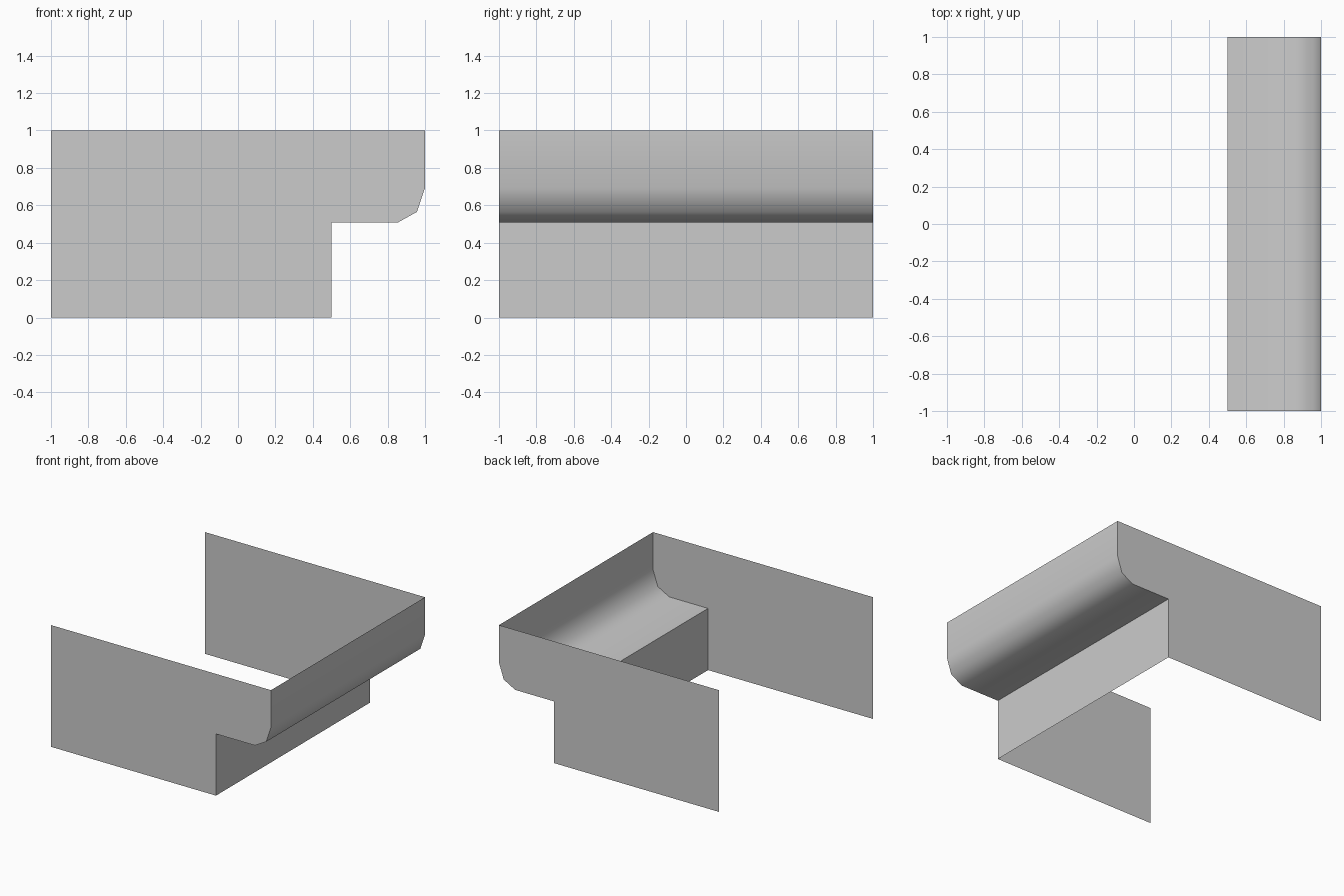
import bpy
import math

cube = bpy.data.objects.get("Cube")
if cube:
    bpy.data.objects.remove(cube, do_unlink=True)

grey = bpy.data.materials.new("light_grey")
grey.use_nodes = True
colour = (0.6, 0.6, 0.6, 1)
grey.diffuse_color = colour
grey.node_tree.nodes["Principled BSDF"].inputs["Base Color"].default_value = colour

# Stepped edge profile in x and z, from the bottom to the top
PROFILE = [(0.5, 0), (0.5, 0.507), (0.853, 0.507), (0.957, 0.565), (1, 0.693), (1, 1)]


def add_sheet(name, verts, faces):
    mesh = bpy.data.meshes.new(name)
    mesh.from_pydata(verts, [], faces)
    mesh.materials.append(grey)
    obj = bpy.data.objects.new(name, mesh)
    bpy.context.collection.objects.link(obj)
    return obj


# Overhanging side panel: the profile swept along y
count = len(PROFILE)
verts = [(x, y, z) for y in (-1, 1) for x, z in PROFILE]
faces = [(i, i + count, i + count + 1, i + 1) for i in range(count - 1)]
panel = add_sheet("stepped_side_panel", verts, faces)
bpy.ops.object.select_all(action='DESELECT')
panel.select_set(True)
bpy.context.view_layer.objects.active = panel
bpy.ops.object.shade_smooth_by_angle(angle=math.radians(50))

# Flat end walls, one at the front and one at the back, normals outwards
outline = [(-1, 0)] + PROFILE + [(-1, 1)]
for name, y in (("front_wall", -1), ("back_wall", 1)):
    order = outline if y < 0 else outline[::-1]
    add_sheet(name, [(x, y, z) for x, z in order], [range(len(order))])
